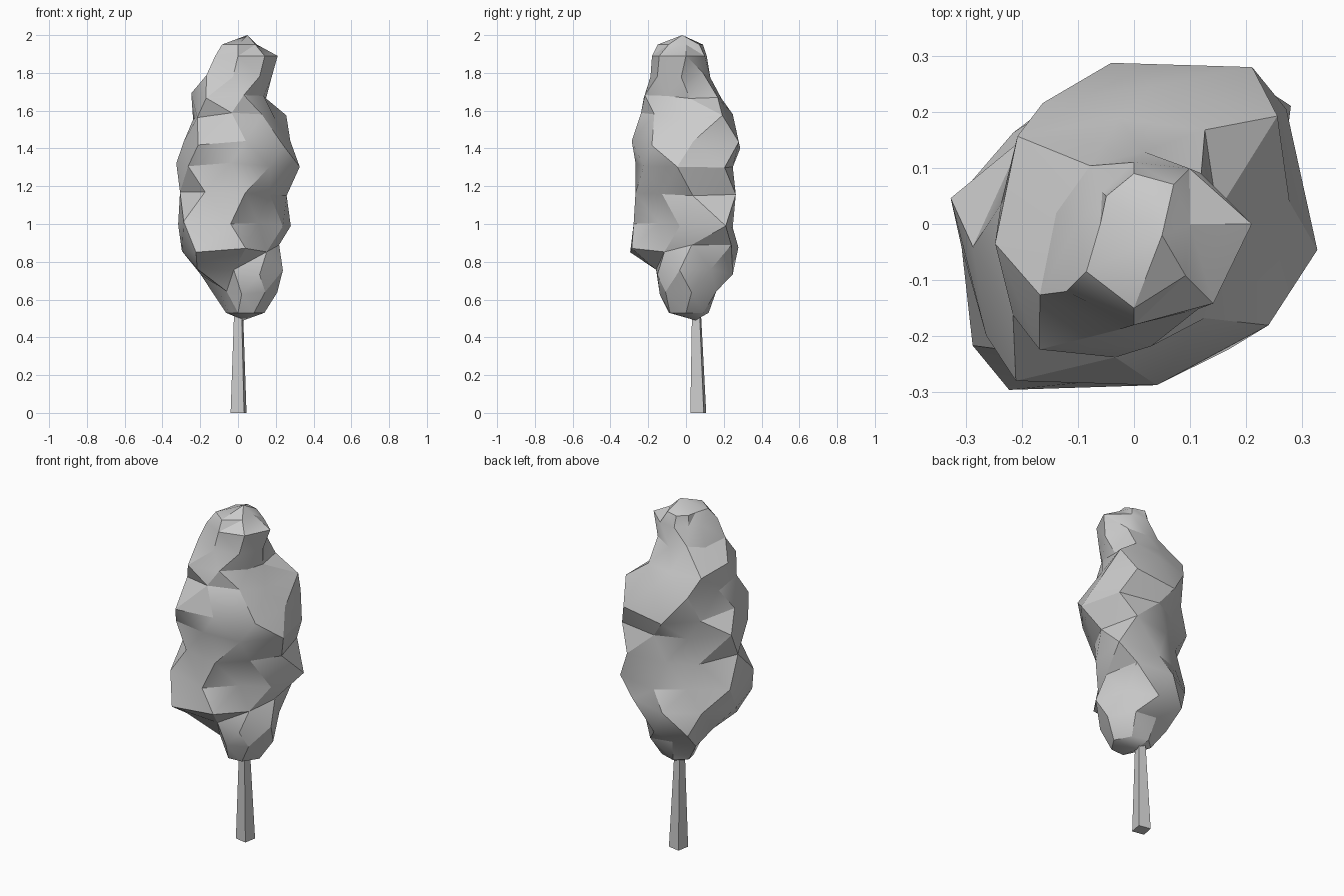
import bpy, bmesh, math, random
from mathutils import Vector

if "Cube" in bpy.data.objects:
    bpy.data.objects.remove(bpy.data.objects["Cube"])

random.seed(11)

# Crown outline: height, then radius towards E, NE, N, NW, W, SW, S, SE
RINGS = [
    (0.53, .14, .13, .12, .09, .05, .04, .09, .12),
    (0.64, .21, .20, .16, .17, .10, .10, .14, .18),
    (0.75, .24, .22, .25, .26, .20, .27, .16, .19),
    (0.87, .22, .30, .28, .27, .30, .37, .29, .19),
    (1.00, .24, .35, .25, .22, .32, .36, .28, .18),
    (1.15, .26, .33, .23, .22, .31, .29, .27, .21),
    (1.31, .33, .34, .25, .21, .33, .33, .27, .28),
    (1.42, .28, .35, .29, .25, .29, .35, .29, .30),
    (1.57, .20, .32, .25, .27, .24, .27, .24, .21),
    (1.68, .15, .21, .19, .26, .25, .28, .22, .17),
    (1.79, .18, .15, .13, .13, .14, .21, .19, .19),
    (1.89, .21, .14, .11, .08, .10, .17, .18, .20),
    (1.95, .10, .10, .09, .07, .06, .12, .15, .13),
]


def finish(name, bm, angle):
    bmesh.ops.recalc_face_normals(bm, faces=bm.faces)
    mesh = bpy.data.meshes.new(name)
    bm.to_mesh(mesh)
    bm.free()
    obj = bpy.data.objects.new(name, mesh)
    bpy.context.collection.objects.link(obj)
    bpy.ops.object.select_all(action='DESELECT')
    bpy.context.view_layer.objects.active = obj
    obj.select_set(True)
    bpy.ops.object.shade_smooth_by_angle(angle=math.radians(angle))
    return obj


def loft(bm, rings, bottom, top):
    # Skin a stack of point rings, closed with a point at each end
    loops = [[bm.verts.new(p) for p in ring] for ring in rings]
    n = len(loops[0])
    for low, high in zip(loops, loops[1:]):
        for i in range(n):
            j = (i + 1) % n
            bm.faces.new((low[i], low[j], high[j], high[i]))
    for loop, tip in ((loops[0], bottom), (loops[-1], top)):
        end = bm.verts.new(tip)
        for i in range(n):
            bm.faces.new((loop[i], loop[(i + 1) % n], end))
    bmesh.ops.triangulate(bm, faces=bm.faces[:], quad_method='SHORT_EDGE')


# Lumpy foliage crown: alternate rings swing a little so the facets stagger
rings = []
for k, (z, *radii) in enumerate(RINGS):
    inner = 0 < k < len(RINGS) - 2
    swing = (.14 if k % 2 else -.14) if inner else 0
    ring = []
    for i, r in enumerate(radii):
        a = math.tau * i / 8 + swing
        dz = random.uniform(-.02, .02) if inner else 0
        ring.append(Vector((r * math.cos(a), r * math.sin(a), z + dz)))
    rings.append(ring)
bm = bmesh.new()
loft(bm, rings, (.03, .05, .49), (.05, -.02, 2.0))
finish("crown", bm, 26)

# Tapered four-sided trunk
bm = bmesh.new()
stack = [[(cx + r * math.cos(math.tau * i / 4 + .6), cy + r * math.sin(math.tau * i / 4 + .6), z)
          for i in range(4)]
         for cx, cy, z, r in ((.003, .065, 0, .051), (.003, .055, .55, .028))]
loft(bm, stack, (.003, .065, 0), (.003, .055, .55))
finish("trunk", bm, 20)
